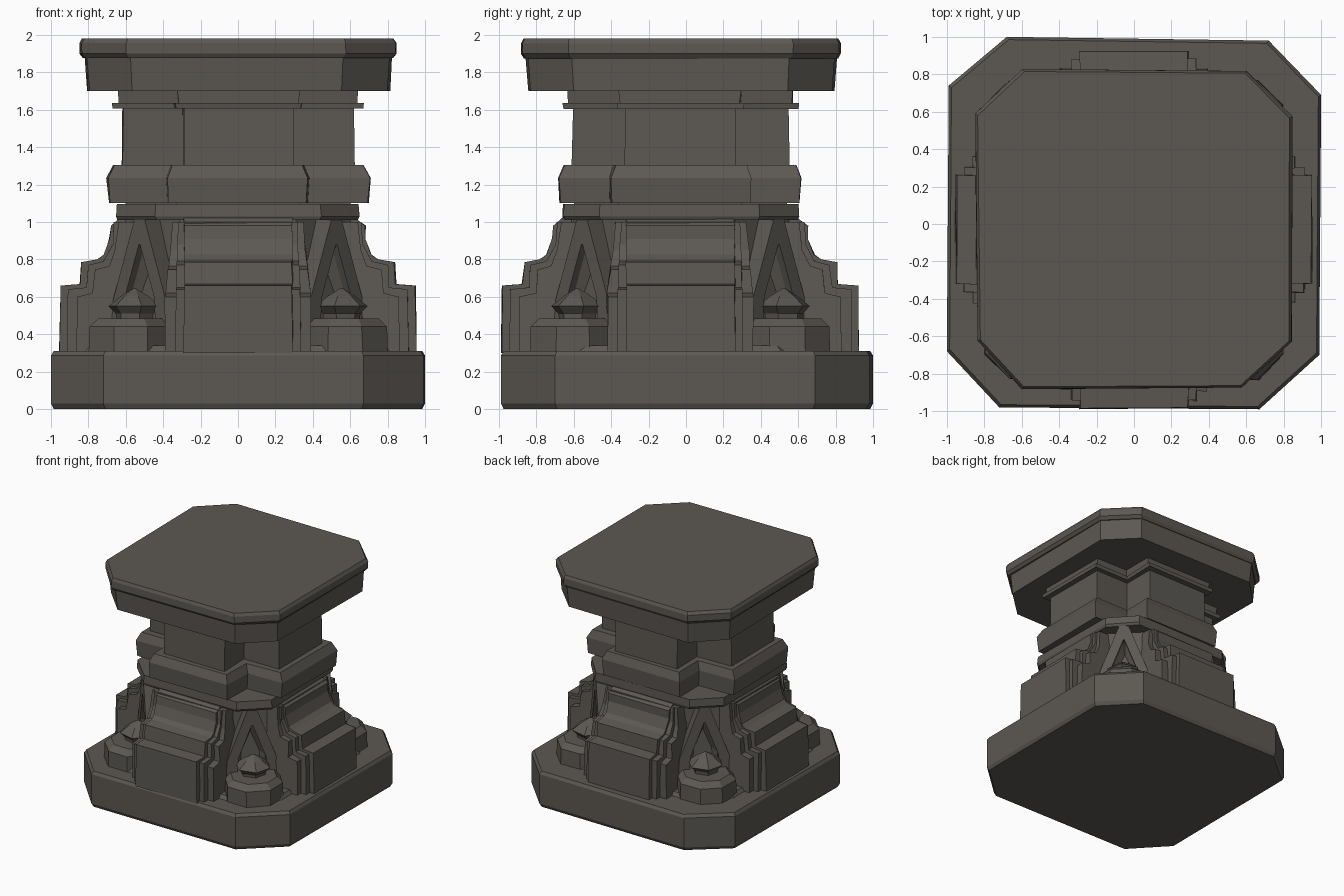
import bpy, bmesh, math, random
from mathutils import Matrix, Vector

if "Cube" in bpy.data.objects:
    bpy.data.objects.remove(bpy.data.objects["Cube"])

random.seed(4)
YOFF = -0.03          # the upper masonry sits slightly toward the front

stone = bpy.data.materials.new("dark_stone")
stone.diffuse_color = (0.108, 0.098, 0.085, 1)
stone.use_nodes = True
stone.node_tree.nodes["Principled BSDF"].inputs["Base Color"].default_value = stone.diffuse_color


def finish(name, bm):
    bmesh.ops.recalc_face_normals(bm, faces=bm.faces)
    me = bpy.data.meshes.new(name)
    bm.to_mesh(me)
    bm.free()
    me.materials.append(stone)
    ob = bpy.data.objects.new(name, me)
    bpy.context.collection.objects.link(ob)
    return ob


def loft(name, rings, jit=0.0, loc=(0, YOFF), rot=0.0):
    """Stack of (outline, z) rings joined by quads and capped."""
    bm = bmesh.new()
    off = [(random.uniform(-jit, jit), random.uniform(-jit, jit)) for _ in rings[0][0]]
    c, s = math.cos(rot), math.sin(rot)
    loops = []
    for pts, z in rings:
        loop = []
        for (x, y), (dx, dy) in zip(pts, off):
            x, y = x + dx + random.uniform(-jit, jit) * .4, y + dy + random.uniform(-jit, jit) * .4
            loop.append(bm.verts.new((x * c - y * s + loc[0], x * s + y * c + loc[1], z)))
        loops.append(loop)
    n = len(off)
    for a, b in zip(loops, loops[1:]):
        for i in range(n):
            j = (i + 1) % n
            bm.faces.new((a[i], a[j], b[j], b[i]))
    bm.faces.new(loops[0][::-1])
    bm.faces.new(loops[-1])
    return finish(name, bm)


def scaled(pts, k):
    return [(x * k, y * k) for x, y in pts]


def octo(hx, hy, c):
    return [(-hx + c, -hy), (hx - c, -hy), (hx, -hy + c), (hx, hy - c),
            (hx - c, hy), (-hx + c, hy), (-hx, hy - c), (-hx, -hy + c)]


def plus(ex, ey, w):
    return [(-w, -ey), (w, -ey), (w, -w), (ex, -w), (ex, w), (w, w),
            (w, ey), (-w, ey), (-w, w), (-ex, w), (-ex, -w), (-w, -w)]


def ngon(r, n=8):
    return [(r * math.cos((i + .5) * math.tau / n), r * math.sin((i + .5) * math.tau / n))
            for i in range(n)]


def buttress(name, profile, hw_low, hw_top, turn):
    """Side profile of (reach, z) points, extruded sideways and turned to one side."""
    m = Matrix.Translation((0, YOFF, 0)) @ Matrix.Rotation(turn, 4, 'Z')
    z0, z1 = profile[0][1], profile[-2][1]
    bm = bmesh.new()
    sides = []
    for sg in (-1, 1):
        loop = []
        for r, z in profile:
            hw = hw_low + (hw_top - hw_low) * max(0, (z - .62) / (1.01 - .62))
            loop.append(bm.verts.new(m @ Vector((sg * hw + random.uniform(-.005, .005),
                                                 -r + random.uniform(-.005, .005), z))))
        sides.append(loop)
    a, b = sides
    n = len(a)
    for i in range(n):
        j = (i + 1) % n
        bm.faces.new((a[i], a[j], b[j], b[i]))
    bm.faces.new(a)
    bm.faces.new(b[::-1])
    finish(name, bm)


def niche(name, turn):
    """Pointed arch frame with a splayed recess, facing a corner."""
    m = Matrix.Translation((0, YOFF, 0)) @ Matrix.Rotation(turn, 4, 'Z')
    outer = [(-.22, .31), (-.2, .58), (-.04, 1.01), (.04, 1.01), (.2, .58), (.22, .31)]
    inner = [(-.13, .31), (-.11, .6), (-.004, .88), (.004, .88), (.11, .6), (.13, .31)]
    deep = [(-.06, .31), (-.055, .63), (-.003, .77), (.003, .77), (.055, .63), (.06, .31)]
    bm = bmesh.new()

    def ring(pts, d):
        return [bm.verts.new(m @ Vector((u, -d, z))) for u, z in pts]
    rings = [ring(outer, .45), ring(outer, .745), ring(inner, .745),
             ring(inner, .70), ring(deep, .64)]
    for a, b in zip(rings, rings[1:]):
        for i in range(len(a)):
            j = (i + 1) % len(a)
            # the outline is open at the foot of the frame front
            bm.faces.new((a[i], a[j], b[j], b[i]))
    bm.faces.new(rings[0])
    bm.faces.new(rings[-1])
    finish(name, bm)


# wide base slab, an uneven chamfered square
base = [(-.72, -.98), (.67, -.99), (.99, -.70), (1, .69),
        (.72, .98), (-.68, 1), (-.99, .74), (-1, -.68)]
loft("base_slab", [(scaled(base, .985), 0), (base, .03), (base, .285), (scaled(base, .985), .31)],
     loc=(0, 0))
loft("base_skirt", [(octo(.82, .8, .26), .3), (octo(.79, .77, .26), .34)], .008)

# solid core behind the niches and buttresses
loft("lower_core", [(octo(.64, .62, .3), .3), (octo(.6, .58, .29), 1.03)])

# stepped buttress on each side with narrower-reaching flank steps
block = [(.955, .30), (.95, .66), (.845, .668), (.835, .785), (.75, .80),
         (.715, .825), (.685, .91), (.68, .98), (.63, 1.02), (.3, 1.02), (.3, .30)]
flank = [(.86, .30), (.86, .60), (.775, .62), (.765, .745), (.69, .765),
         (.655, .85), (.64, 1.0), (.3, 1.0), (.3, .30)]
inner_flank = [(.91, .30), (.91, .64), (.81, .65), (.80, .77), (.72, .79),
               (.67, .88), (.66, 1.0), (.3, 1.0), (.3, .30)]
for k, side in enumerate(("front", "right", "back", "left")):
    t = k * math.pi / 2
    buttress(side + "_buttress", block, .29, .29, t)
    buttress(side + "_inner_flank", inner_flank, .335, .315, t)
    buttress(side + "_outer_flank", flank, .39, .345, t)

# corner niches, each with a plinth and a pointed bud
for k, corner in enumerate(("front_right", "back_right", "back_left", "front_left")):
    t = math.pi / 4 + k * math.pi / 2
    niche(corner + "_niche", t)
    d = .575 * math.sqrt(2)
    at = (d * math.sin(t), -d * math.cos(t) + YOFF)
    loft(corner + "_plinth", [(ngon(.245), .3), (ngon(.24), .44), (ngon(.19), .485)],
         .006, at, t)
    at = (at[0] * .96, (at[1] - YOFF) * .96 + YOFF)
    loft(corner + "_bud", [(ngon(.1, 6), .47), (ngon(.105, 6), .51), (ngon(.145, 6), .55),
                           (ngon(.075, 6), .605), (ngon(.008, 6), .645)], .002, at, t)

# chamfered collar above the niches
loft("collar", [(octo(.635, .62, .2), 1.01), (octo(.645, .63, .2), 1.03),
                (octo(.64, .625, .2), 1.095)], .008)
loft("collar_neck", [(plus(.6, .57, .33), 1.08), (plus(.6, .57, .33), 1.12)])

# cross-shaped shaft with heavy band and thin mouldings
loft("lower_band", [(plus(.69, .64, .37), 1.10), (plus(.7, .65, .375), 1.235),
                    (plus(.665, .62, .35), 1.305)], .008)
loft("shaft", [(plus(.62, .58, .295), 1.28), (plus(.615, .575, .295), 1.62)], .006)
loft("thin_moulding", [(plus(.665, .625, .335), 1.605), (plus(.67, .63, .34), 1.635)], .005)
loft("upper_moulding", [(plus(.635, .595, .32), 1.63), (plus(.64, .6, .33), 1.71)], .005)

# two-tier capital slab
cap = [(-.60, -.85), (.58, -.84), (.84, -.60), (.85, .60),
       (.60, .85), (-.60, .86), (-.84, .62), (-.83, -.60)]
loft("capital_lower", [(scaled(cap, .955), 1.70), (scaled(cap, .97), 1.89)], .006)
loft("capital_upper", [(scaled(cap, .98), 1.875), (cap, 1.90), (cap, 1.955),
                       (scaled(cap, .985), 1.98)], .008)
